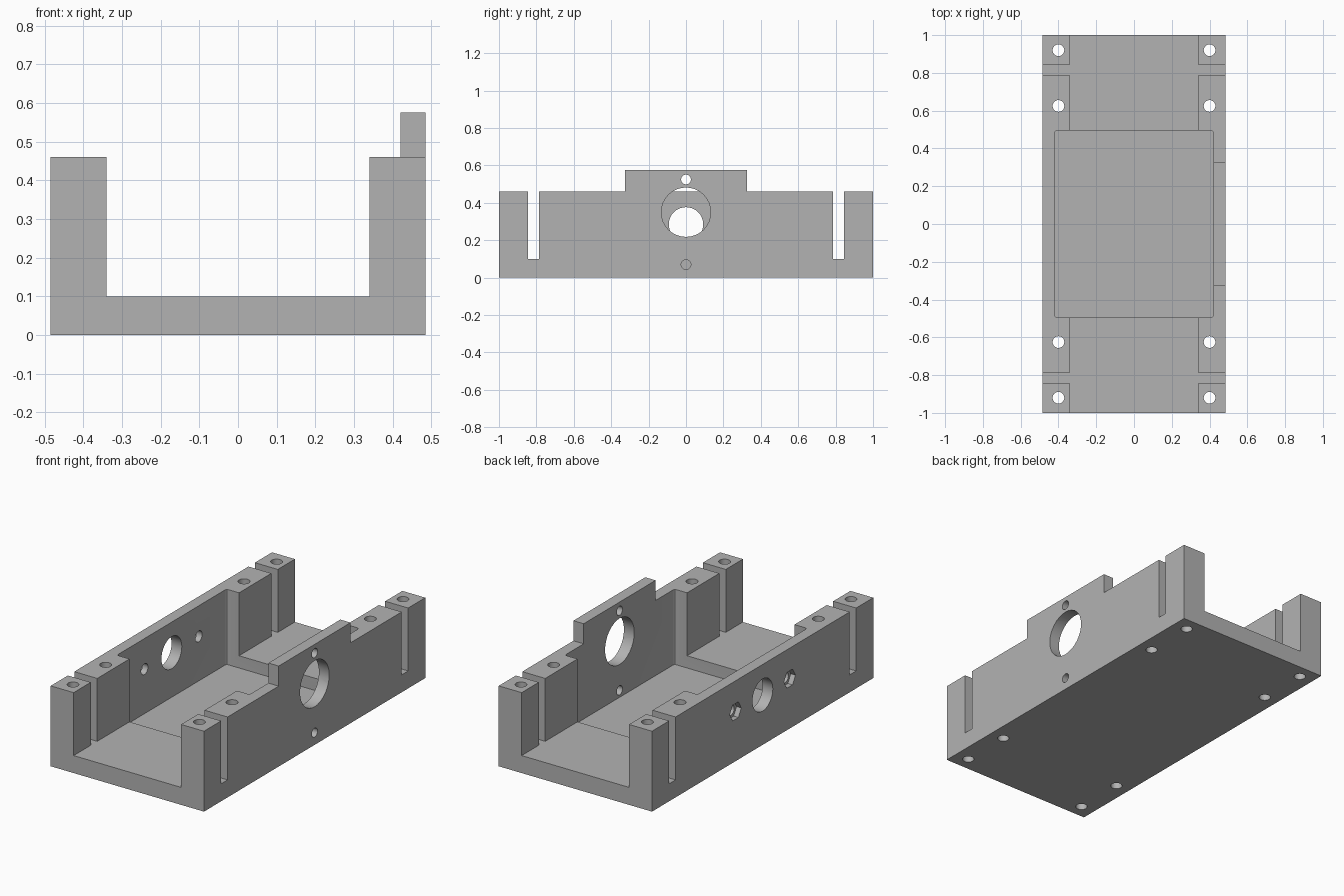
import bpy, bmesh, math
from mathutils import Matrix

cube = bpy.data.objects.get("Cube")
if cube:
    bpy.data.objects.remove(cube, do_unlink=True)

HALF_X, INNER_X, POCKET_X = 0.485, 0.34, 0.42
WALL_TOP, FLOOR_TOP, TAB_TOP = 0.46, 0.10, 0.575

grey = bpy.data.materials.new("plain_grey")
grey.use_nodes = True
grey.diffuse_color = (0.45, 0.45, 0.45, 1)
grey.node_tree.nodes["Principled BSDF"].inputs["Base Color"].default_value = grey.diffuse_color


def make_object(name, bm):
    bmesh.ops.recalc_face_normals(bm, faces=bm.faces)
    mesh = bpy.data.meshes.new(name)
    bm.to_mesh(mesh)
    bm.free()
    mesh.materials.append(grey)
    obj = bpy.data.objects.new(name, mesh)
    bpy.context.collection.objects.link(obj)
    return obj


def box(name, x, y, z, corner=0):
    """Box between (min, max) pairs, with optional rounded upright edges."""
    bm = bmesh.new()
    bmesh.ops.create_cube(bm, size=1)
    for v in bm.verts:
        v.co = [pair[0] if c < 0 else pair[1] for c, pair in zip(v.co, (x, y, z))]
    if corner:
        upright = [e for e in bm.edges if abs(e.verts[0].co.z - e.verts[1].co.z) > 0.01]
        bmesh.ops.bevel(bm, geom=upright, offset=corner, segments=3,
                        profile=0.5, affect='EDGES')
    return make_object(name, bm)


def drill(name, center, radius, depth, axis='Z', sides=32):
    bm = bmesh.new()
    turn = Matrix.Rotation(math.pi / 2, 4, 'Y') if axis == 'X' else Matrix()
    bmesh.ops.create_cone(bm, cap_ends=True, segments=sides, radius1=radius,
                          radius2=radius, depth=depth,
                          matrix=Matrix.Translation(center) @ turn)
    return make_object(name, bm)


def combine(target, tool, operation='DIFFERENCE'):
    """Apply a boolean to the target and discard the tool."""
    mod = target.modifiers.new("cut", 'BOOLEAN')
    mod.object, mod.operation, mod.solver = tool, operation, 'EXACT'
    bpy.context.view_layer.objects.active = target
    bpy.ops.object.modifier_apply(modifier=mod.name)
    bpy.data.objects.remove(tool, do_unlink=True)


# Channel body: U-shaped profile swept along y
half = [(INNER_X, FLOOR_TOP), (INNER_X, WALL_TOP), (HALF_X, WALL_TOP), (HALF_X, 0)]
profile = half + [(-x, z) for x, z in reversed(half)]
bm = bmesh.new()
end = bm.faces.new([bm.verts.new((x, -1, z)) for x, z in profile])
sweep = bmesh.ops.extrude_face_region(bm, geom=[end])
bmesh.ops.translate(bm, vec=(0, 2, 0),
                    verts=[v for v in sweep["geom"] if isinstance(v, bmesh.types.BMVert)])
body = make_object("channel_bracket", bm)

# Raised tab on one wall, then the recessed central pocket that thins the walls
combine(body, box("tab", (0.38, HALF_X), (-0.325, 0.325), (0.3, TAB_TOP)), 'UNION')
combine(body, box("pocket", (-POCKET_X, POCKET_X), (-0.495, 0.495), (0.03, 1), 0.012))

# Slots and upright screw holes near both ends
for sy in (-1, 1):
    combine(body, box("slot", (-1, 1), sorted((sy * 0.787, sy * 0.845)), (FLOOR_TOP, 1)))
    for sx in (-1, 1):
        for y in (0.625, 0.92):
            combine(body, drill("screw_hole", (sx * 0.40, sy * y, 0.25), 0.031, 1))

# Large bore and two small holes through the tabbed wall
for z, radius in ((0.35, 0.132), (0.525, 0.026), (0.07, 0.026)):
    combine(body, drill("tab_wall_hole", (0.46, 0, z), radius, 0.12, 'X'))

# Smaller bore and two screw holes with hexagonal nut recesses in the other wall
combine(body, drill("bore", (-0.46, 0, 0.285), 0.092, 0.12, 'X'))
for y in (-0.245, 0.245):
    combine(body, drill("side_screw_hole", (-0.46, y, 0.285), 0.031, 0.12, 'X'))
    combine(body, drill("nut_recess", (-0.485, y, 0.285), 0.052, 0.06, 'X', 6))

# Smooth bores, sharp corners
bpy.ops.object.select_all(action='DESELECT')
body.select_set(True)
bpy.context.view_layer.objects.active = body
bpy.ops.object.shade_smooth_by_angle(angle=math.radians(30))
